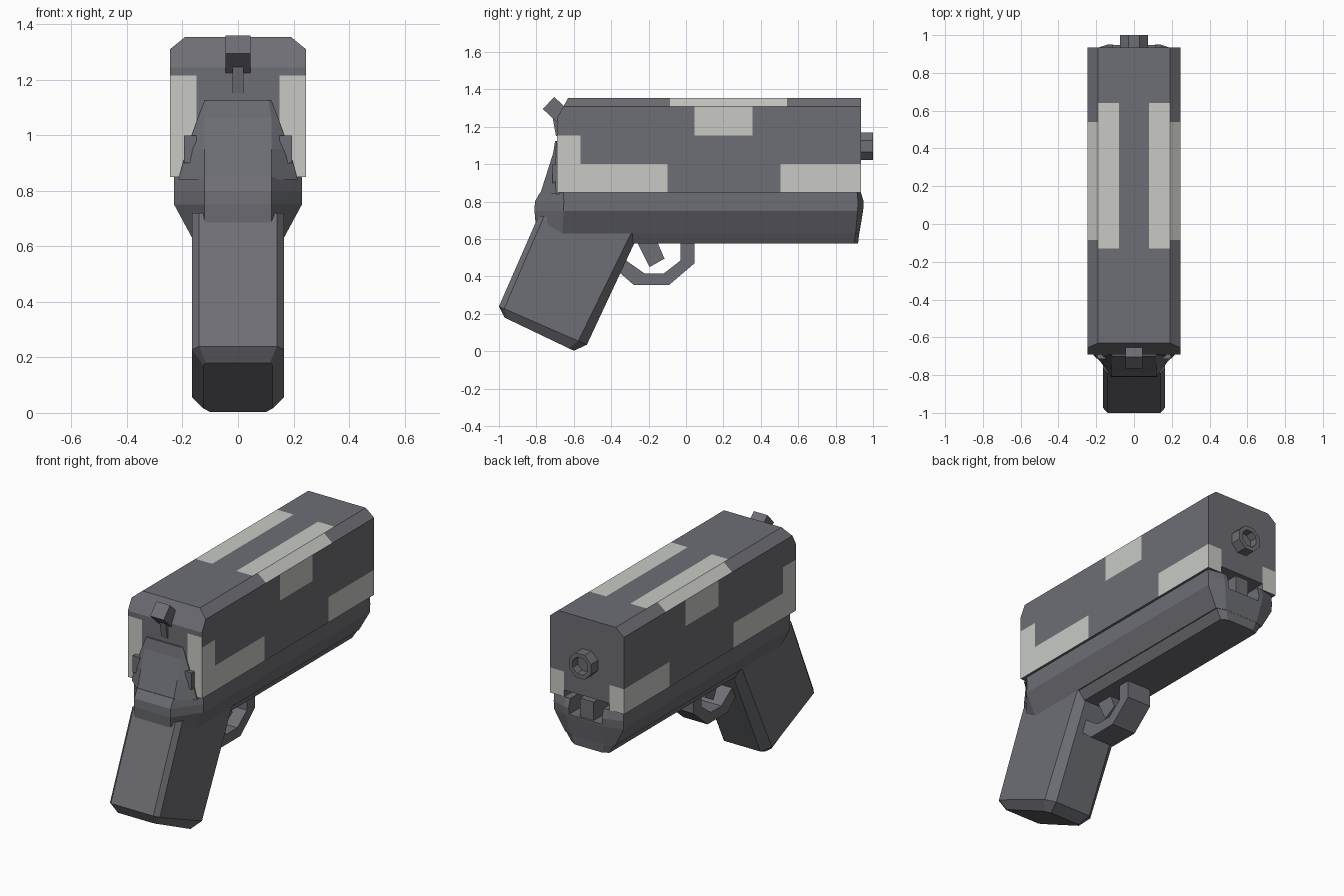
import bpy, bmesh, math
from mathutils import Vector

if "Cube" in bpy.data.objects:
    bpy.data.objects.remove(bpy.data.objects["Cube"])


def material(name, rgb):
    m = bpy.data.materials.new(name)
    m.diffuse_color = (*rgb, 1)
    m.use_nodes = True
    m.node_tree.nodes["Principled BSDF"].inputs["Base Color"].default_value = m.diffuse_color
    return m


GREY = material("dark grey", (0.155, 0.157, 0.177))
PALE = material("pale camo grey", (0.58, 0.59, 0.55))


def finish(name, bm, mats=(GREY,)):
    bmesh.ops.recalc_face_normals(bm, faces=bm.faces)
    me = bpy.data.meshes.new(name)
    bm.to_mesh(me)
    bm.free()
    for m in mats:
        me.materials.append(m)
    ob = bpy.data.objects.new(name, me)
    bpy.context.collection.objects.link(ob)
    return ob


def loft_bm(rings):
    """Skin equal-length rings of 3D points and cap both ends."""
    bm = bmesh.new()
    vs = [[bm.verts.new(p) for p in r] for r in rings]
    n = len(vs[0])
    for a, b in zip(vs, vs[1:]):
        for i in range(n):
            j = (i + 1) % n
            bm.faces.new((a[i], a[j], b[j], b[i]))
    bm.faces.new(vs[0])
    bm.faces.new(vs[-1])
    return bm


def ring(back, front, wb, w, wf, cb, cf):
    """Symmetric eight-point outline between two (y, z) points, corners cut by cb and cf."""
    b, f = Vector((0, *back)), Vector((0, *front))
    d = (f - b).normalized()
    half = [(wb, b), (w, b + d * cb), (w, f - d * cf), (wf, f)]
    return [(x, p.y, p.z) for x, p in half] + [(-x, p.y, p.z) for x, p in reversed(half)]


def prism(name, w, profile):
    """Extrude a (y, z) profile across x."""
    return finish(name, loft_bm([[(s * w, y, z) for y, z in profile] for s in (-1, 1)]))


def box(name, x, y, z):
    return finish(name, loft_bm([[(a, y[0], h), (a, y[1], h), (b, y[1], h), (b, y[0], h)]
                                 for a, b in [x] for h in z]))


# Slide: section extruded along y, with a shallow channel underneath
half = [(0.15, 0.89), (0.15, 0.85), (0.245, 0.85), (0.245, 1.31), (0.19, 1.355)]
section = half + [(-x, z) for x, z in reversed(half)]
bm = loft_bm([[(x, y, z) for x, z in section] for y in (-0.69, 0.935)])
bmesh.ops.recalc_face_normals(bm, faces=bm.faces)
bmesh.ops.triangulate(bm, faces=[f for f in bm.faces if len(f.verts) > 4])


def cut(co, no, trim=False):
    r = bmesh.ops.bisect_plane(bm, geom=bm.verts[:] + bm.edges[:] + bm.faces[:], dist=1e-5,
                               plane_co=co, plane_no=no, clear_outer=trim)
    if trim:
        edges = [e for e in r["geom_cut"] if isinstance(e, bmesh.types.BMEdge)]
        bmesh.ops.holes_fill(bm, edges=edges, sides=0)


cut((0, -0.69, 1.245), (0, -0.11, 0.06), trim=True)     # sloped rear top
bmesh.ops.triangulate(bm, faces=[f for f in bm.faces if len(f.verts) > 4])
for x in (0.08, 0.15):
    cut((x, 0, 0), (1, 0, 0))
    cut((-x, 0, 0), (1, 0, 0))
for y in (-0.565, -0.13, -0.10, -0.085, 0.045, 0.355, 0.505, 0.54, 0.64):
    cut((0, y, 0), (0, 1, 0))
for z in (1.0, 1.155, 1.215):
    cut((0, 0, z), (0, 0, 1))
bmesh.ops.recalc_face_normals(bm, faces=bm.faces)


def is_pale(f):
    c, n = f.calc_center_median(), f.normal
    x, y, z = abs(c.x), c.y, c.z
    if n.y < -0.5:                                       # rear
        return x > 0.15 and z < 1.215
    if n.y > 0.5:                                        # muzzle end
        return x > 0.15 and z < 1.0
    if abs(n.x) > 0.9:                                   # sides
        return x > 0.2 and ((z < 1.0 and (y < -0.10 or y > 0.505))
                            or (z < 1.155 and y < -0.565)
                            or (z > 1.155 and 0.045 < y < 0.355))
    if n.z > 0.9:                                        # top
        return x > 0.08 and -0.13 < y < 0.64
    return n.z > 0.3 and -0.085 < y < 0.54               # top bevels


for f in bm.faces:
    f.material_index = int(is_pale(f))
finish("slide", bm, (GREY, PALE))

# Frame under the slide, with a slot in its front end
frame = finish("frame", loft_bm([
    ring((-0.80, 0.63), (0.927, 0.63), 0.12, 0.165, 0.11, 0.14, 0.02),
    ring((-0.81, 0.75), (0.947, 0.75), 0.12, 0.23, 0.13, 0.155, 0.03),
    ring((-0.808, 0.80), (0.95, 0.80), 0.12, 0.23, 0.14, 0.155, 0.03),
    ring((-0.78, 0.85), (0.935, 0.85), 0.12, 0.23, 0.14, 0.125, 0.02)]))
slot = box("slot_cutter", (-0.11, 0.11), (0.8, 1.05), (0.76, 0.9))
slot.hide_render = True
slot.hide_viewport = True
mod = frame.modifiers.new("front slot", 'BOOLEAN')
mod.operation, mod.solver, mod.object = 'DIFFERENCE', 'EXACT', slot
box("spring_rod", (-0.045, 0.045), (0.75, 0.935), (0.70, 0.87))

# Narrower rail along the bottom of the frame
finish("lower_rail", loft_bm([
    ring((-0.35, 0.575), (0.92, 0.575), 0.12, 0.125, 0.09, 0.01, 0.02),
    ring((-0.35, 0.64), (0.927, 0.64), 0.12, 0.165, 0.11, 0.02, 0.02)]))

# Tang rising behind the slide
finish("tang", loft_bm([
    ring((-0.78, 0.84), (-0.55, 0.84), 0.12, 0.215, 0.12, 0.085, 0.02),
    ring((-0.745, 0.95), (-0.55, 0.95), 0.12, 0.185, 0.12, 0.045, 0.02),
    ring((-0.71, 1.06), (-0.55, 1.06), 0.12, 0.145, 0.12, 0.015, 0.02),
    ring((-0.70, 1.125), (-0.55, 1.125), 0.11, 0.12, 0.11, 0.008, 0.02)]))
for side, s in (("left", -1), ("right", 1)):
    box(side + "_lug", (s * 0.15, s * 0.195), (-0.715, -0.65), (0.90, 1.0))

# Raked grip with bevelled corners and base
finish("grip", loft_bm([
    ring((-0.79, 0.72), (-0.21, 0.72), 0.14, 0.165, 0.12, 0.03, 0.04),
    ring((-1.0, 0.24), (-0.53, 0.035), 0.14, 0.165, 0.12, 0.03, 0.05),
    ring((-0.97, 0.18), (-0.60, 0.003), 0.115, 0.125, 0.10, 0.02, 0.03)]))

# Trigger and guard
prism("trigger_guard", 0.08, [(0.045, 0.6), (0.045, 0.47), (-0.09, 0.355), (-0.28, 0.355),
                              (-0.40, 0.46), (-0.37, 0.52), (-0.22, 0.415), (-0.12, 0.415),
                              (-0.03, 0.485), (-0.03, 0.6)])
prism("trigger", 0.045, [(-0.27, 0.6), (-0.16, 0.6), (-0.115, 0.495), (-0.195, 0.45)])

# Hammer head and its tapering stem
prism("hammer", 0.045, [(-0.765, 1.295), (-0.705, 1.36), (-0.63, 1.29), (-0.685, 1.22)])
prism("hammer_stem", 0.02, [(-0.715, 1.26), (-0.66, 1.28), (-0.66, 1.15), (-0.695, 1.15)])

# Octagonal barrel with a recessed bore
finish("barrel", loft_bm([
    [(r * math.cos(a), y, 1.097 + r * math.sin(a))
     for a in (math.pi * (i + 0.5) / 4 for i in range(8))]
    for r, y in ((0.079, 0.90), (0.079, 1.0), (0.053, 1.0), (0.053, 0.95))]))
